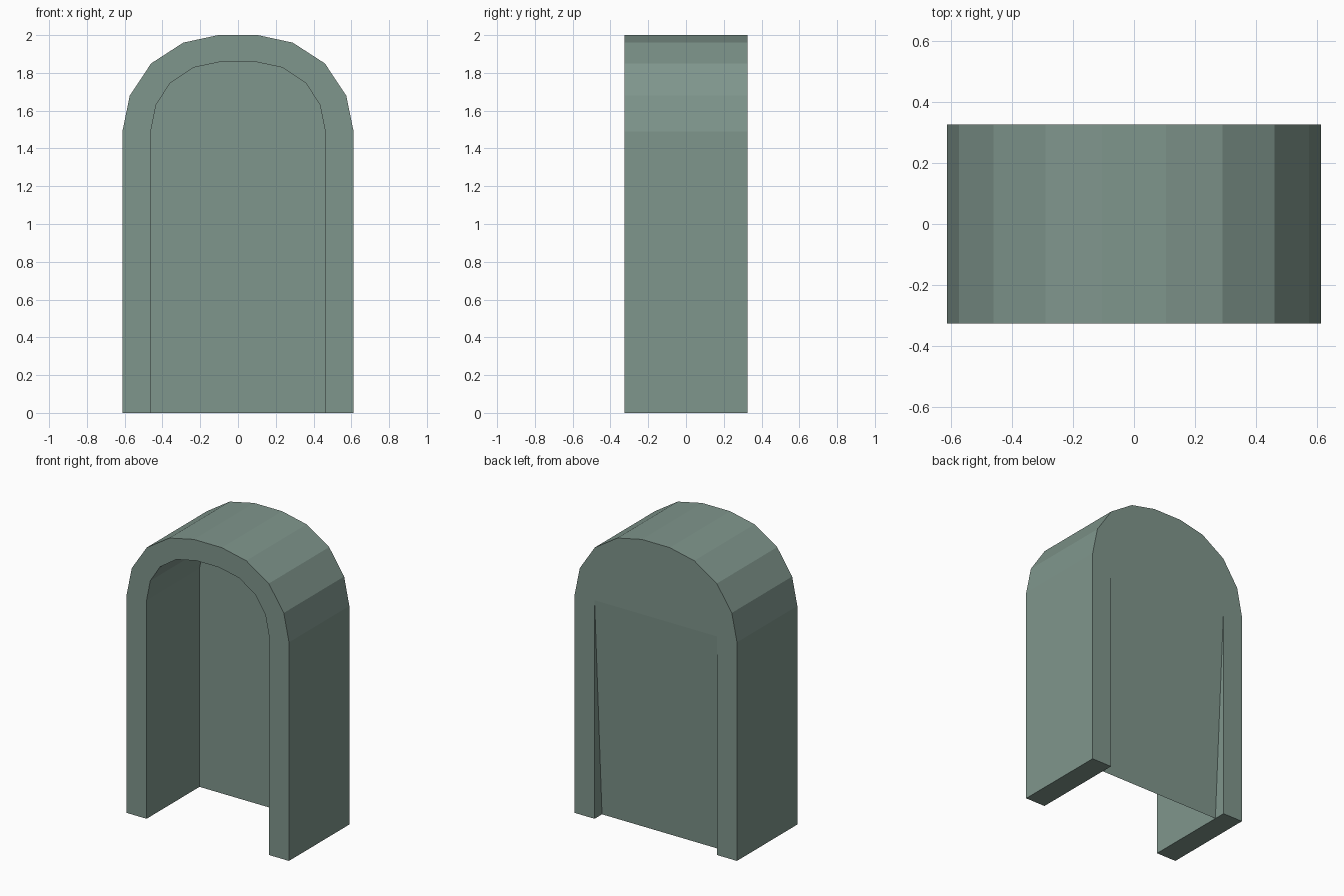
import bpy
import bmesh

if "Cube" in bpy.data.objects:
    bpy.data.objects.remove(bpy.data.objects["Cube"])

HALF_DEPTH = 0.325
PANEL_Y = 0.245

# Right halves of the arch outlines, from the foot to the crown (x, z)
outer_half = [(0.612, 0), (0.612, 1.49), (0.573, 1.68), (0.46, 1.85), (0.29, 1.96), (0.105, 2.0)]
inner_half = [(0.462, 0), (0.462, 1.49), (0.434, 1.63), (0.36, 1.745), (0.237, 1.828), (0.085, 1.86)]

# Muted grey-green
paint = bpy.data.materials.new("grey_green")
paint.diffuse_color = (0.213, 0.303, 0.263, 1)
paint.use_nodes = True
paint.node_tree.nodes["Principled BSDF"].inputs["Base Color"].default_value = paint.diffuse_color


def mirrored(half):
    """Full outline from the right foot over the crown to the left foot."""
    return half + [(-x, z) for x, z in reversed(half)]


def add_mesh(name, verts, faces):
    mesh = bpy.data.meshes.new(name)
    mesh.from_pydata(verts, [], faces)
    bm = bmesh.new()
    bm.from_mesh(mesh)
    bmesh.ops.recalc_face_normals(bm, faces=bm.faces)
    bm.to_mesh(mesh)
    bm.free()
    mesh.materials.append(paint)
    obj = bpy.data.objects.new(name, mesh)
    bpy.context.collection.objects.link(obj)
    return obj


outer, inner = mirrored(outer_half), mirrored(inner_half)
n = len(outer)

# Arched surround: four rails (outer/inner, front/back) bridged into a solid
rails = [(outer, -HALF_DEPTH), (outer, HALF_DEPTH), (inner, HALF_DEPTH), (inner, -HALF_DEPTH)]
verts = [(x, y, z) for line, y in rails for x, z in line]
faces = []
for r in range(4):
    a, b = r * n, (r + 1) % 4 * n
    faces += [(a + i, a + i + 1, b + i + 1, b + i) for i in range(n - 1)]
# Feet of the surround
faces += [(0, n, 2 * n, 3 * n), (4 * n - 1, 3 * n - 1, 2 * n - 1, n - 1)]
add_mesh("arched_surround", verts, faces)

# Back panel: upright front sheet, and a back sheet that is flush with the
# surround in the arch and slopes in to meet the front sheet at the floor
front = [(x, PANEL_Y, z) for x, z in inner]
back = [(x, HALF_DEPTH, z) for x, z in inner[1:-1]]
last = n + len(back) - 1
faces = [tuple(range(n)), tuple(range(n, last + 1)), (0, n, last, n - 1)]
# Edge strips joining the two sheets
faces += [(i, i + 1, n + i, n + i - 1) for i in range(1, n - 2)]
faces += [(0, 1, n), (n - 1, last, n - 2)]
add_mesh("back_panel", verts=front + back, faces=faces)
